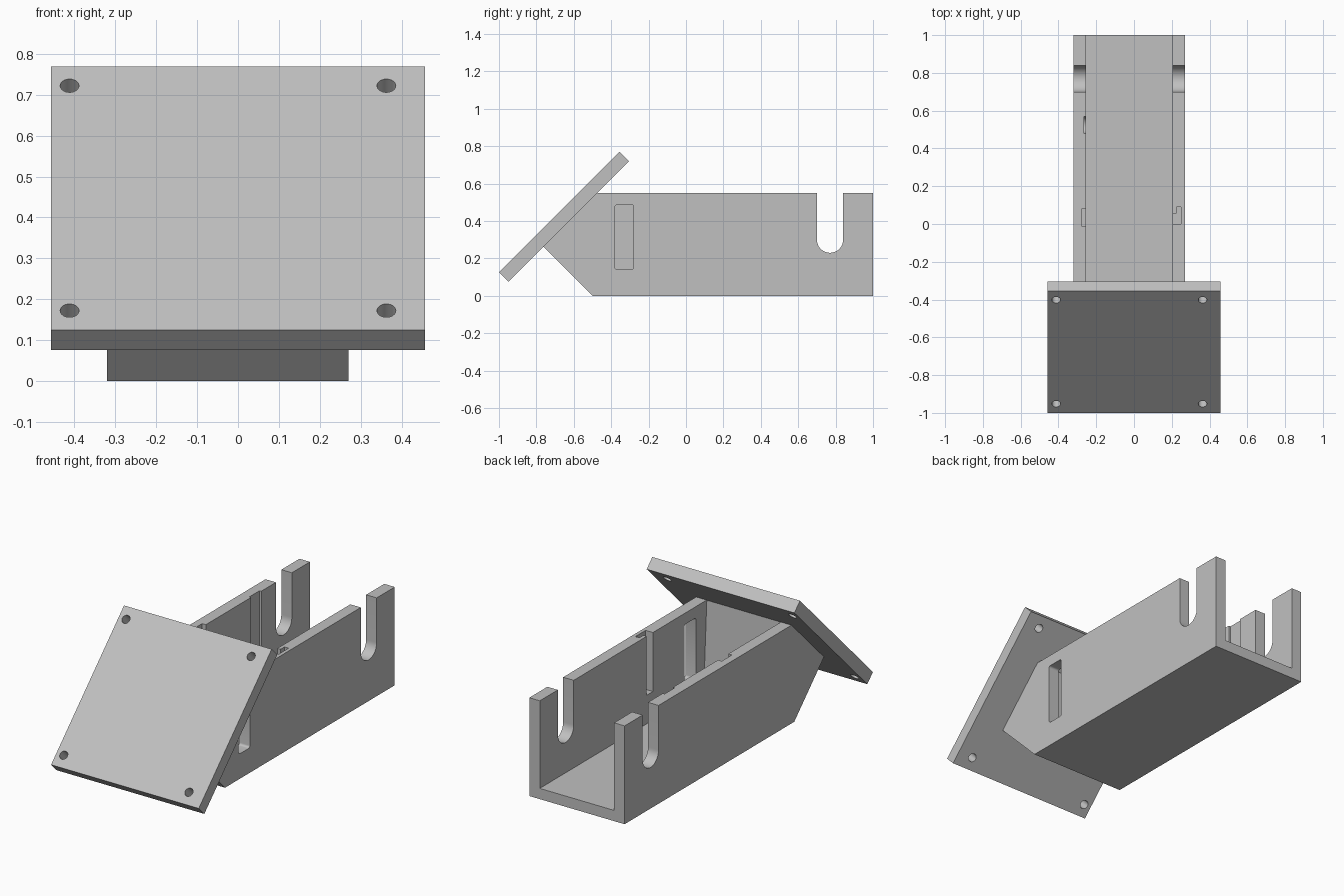
import bpy, math
from mathutils import Matrix

if "Cube" in bpy.data.objects:
    bpy.data.objects.remove(bpy.data.objects["Cube"])

grey = bpy.data.materials.new("light grey")
grey.use_nodes = True
colour = (0.53, 0.53, 0.53, 1)
grey.diffuse_color = colour
grey.node_tree.nodes["Principled BSDF"].inputs["Base Color"].default_value = colour


def prism(name, profile, x0, x1):
    """Extrude a (y, z) outline along x."""
    n = len(profile)
    verts = [(x, y, z) for x in (x0, x1) for y, z in profile]
    faces = [tuple(reversed(range(n))), tuple(range(n, 2 * n))]
    faces += [(i, (i + 1) % n, (i + 1) % n + n, i + n) for i in range(n)]
    mesh = bpy.data.meshes.new(name)
    mesh.from_pydata(verts, [], faces)
    mesh.materials.append(grey)
    obj = bpy.data.objects.new(name, mesh)
    bpy.context.collection.objects.link(obj)
    return obj


def arc(cy, cz, r, start, end, steps):
    angles = [math.radians(start + (end - start) * i / steps) for i in range(steps + 1)]
    return [(cy + r * math.cos(a), cz + r * math.sin(a)) for a in angles]


def rect(y0, y1, z0, z1):
    return [(y0, z0), (y1, z0), (y1, z1), (y0, z1)]


def u_slot(cy, cz, r):
    """Outline with a round bottom, open above the walls."""
    return arc(cy, cz, r, 180, 360, 24) + [(cy + r, 0.7), (cy - r, 0.7)]


def rounded(y0, y1, z0, z1, r):
    return (arc(y0 + r, z0 + r, r, 180, 270, 4) + arc(y1 - r, z0 + r, r, 270, 360, 4)
            + arc(y1 - r, z1 - r, r, 0, 90, 4) + arc(y0 + r, z1 - r, r, 90, 180, 4))


def cut(target, cutter):
    cutter.hide_render = True
    mod = target.modifiers.new("cut", "BOOLEAN")
    mod.operation, mod.solver, mod.object = "DIFFERENCE", "EXACT", cutter
    bpy.context.view_layer.objects.active = target
    bpy.ops.object.modifier_apply(modifier=mod.name)
    bpy.data.objects.remove(cutter)


def smooth(obj):
    bpy.ops.object.select_all(action="DESELECT")
    obj.select_set(True)
    bpy.context.view_layer.objects.active = obj
    bpy.ops.object.shade_smooth_by_angle(angle=math.radians(30))


# Channel body with a chamfered nose that runs slightly into the plate
left, right = -0.32, 0.27
wall_l, wall_r = -0.255, 0.205
body = prism("channel_body", [(-0.5, 0), (1, 0), (1, 0.55), (-0.475, 0.55),
                              (-0.49, 0.55), (-0.777, 0.263), (-0.763, 0.263)], left, right)

# Open trough with a solid nose
cut(body, prism("trough_cutter", [(-0.45, 0.06), (1.2, 0.06), (1.2, 0.7), (-0.485, 0.7)],
                wall_l, wall_r))

# Axle slots through both walls
cut(body, prism("axle_cutter", u_slot(0.77, 0.30, 0.07), -0.5, 0.5))

# Window in one wall
cut(body, prism("window_cutter", rounded(-0.38, -0.28, 0.14, 0.487, 0.012), 0.1, 0.5))

# Shallow pockets in the inner walls
cut(body, prism("left_pocket_cutter", rect(-0.01, 0.08, 0.22, 0.7), -0.278, -0.2))
cut(body, prism("left_dish_cutter", u_slot(0.525, 0.25, 0.045), -0.266, -0.2))
cut(body, prism("right_pocket_cutter", rect(0, 0.055, 0.22, 0.7), 0.15, 0.25))
cut(body, prism("right_undercut_cutter", rect(0.05, 0.09, 0.22, 0.7), 0.225, 0.25))
smooth(body)

# Tilted mounting plate with four screw holes
size, thick = 0.912, 0.07
plate = prism("mounting_plate", rect(-size / 2, size / 2, -thick / 2, thick / 2), -0.457, 0.457)
for x in (-0.412, 0.363):
    for y in (-0.389, 0.389):
        bpy.ops.mesh.primitive_cylinder_add(vertices=32, radius=0.023, depth=0.3, location=(x, y, 0))
        cut(plate, bpy.context.object)
plate.data.transform(Matrix.Translation((0, -0.6525, 0.4225)) @ Matrix.Rotation(math.radians(45), 4, "X"))
smooth(plate)
